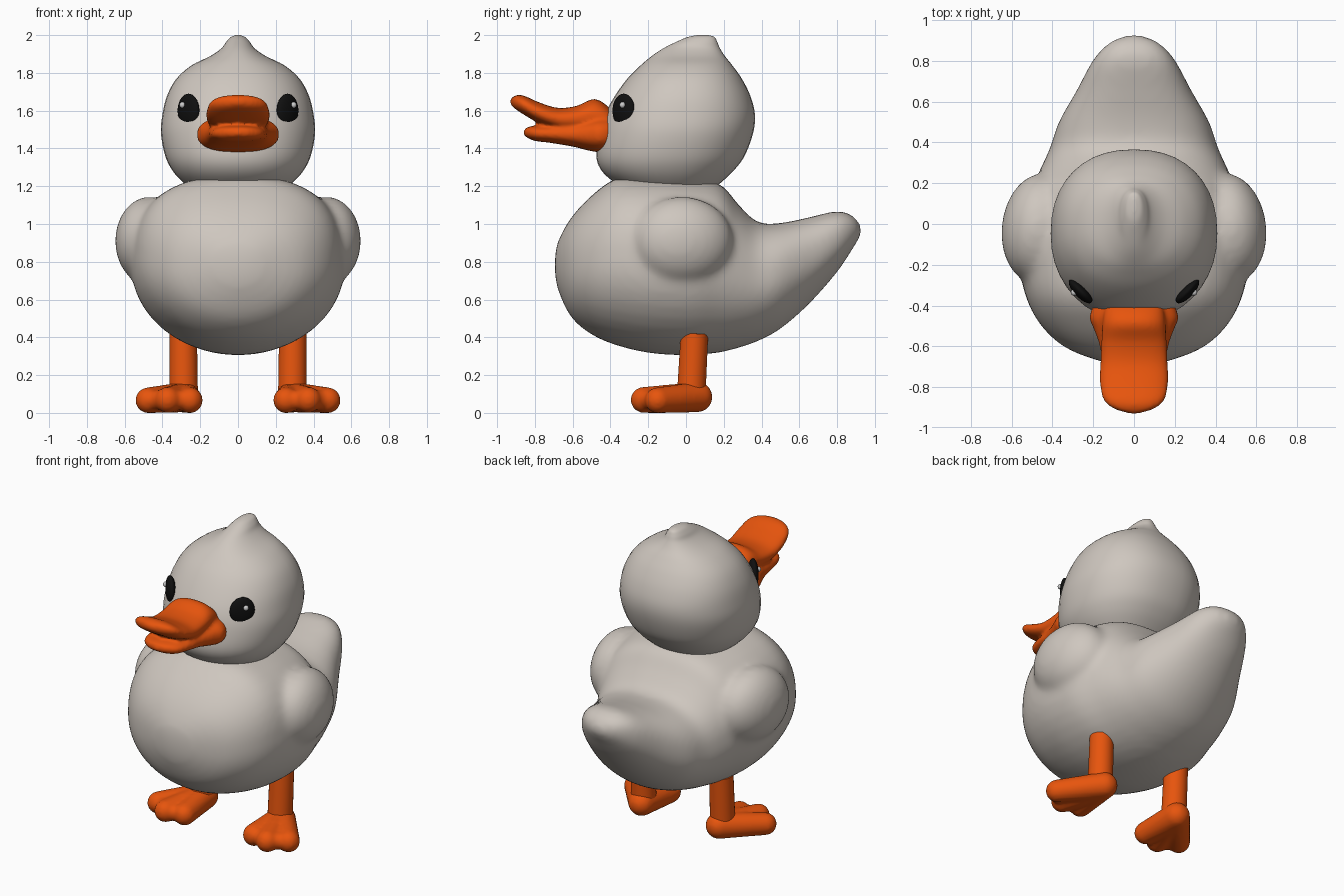
import bpy, bmesh, math
from mathutils import Vector, Matrix

if "Cube" in bpy.data.objects:
    bpy.data.objects.remove(bpy.data.objects["Cube"])


def material(name, rgb):
    m = bpy.data.materials.new(name)
    m.diffuse_color = (*rgb, 1)
    m.use_nodes = True
    m.node_tree.nodes["Principled BSDF"].inputs["Base Color"].default_value = m.diffuse_color
    return m


DOWN = material("warm grey down", (0.62, 0.57, 0.52))
ORANGE = material("orange", (0.80, 0.09, 0.004))
BLACK = material("black", (0.005, 0.005, 0.005))
GLINT = material("pale grey", (0.6, 0.6, 0.6))


def smooth_rows(rows, steps=5):
    """Catmull-Rom interpolation through rows of section values."""
    out, n = [], len(rows)
    for i in range(n - 1):
        a, b, c, d = (rows[min(max(i + k, 0), n - 1)] for k in (-1, 0, 1, 2))
        for s in range(steps):
            t = s / steps
            out.append([0.5 * (2 * q + (r - p) * t + (2 * p - 5 * q + 4 * r - w) * t * t
                               + (3 * q - p - 3 * r + w) * t ** 3)
                        for p, q, r, w in zip(a, b, c, d)])
    return out + [list(rows[-1])]


def loft(bm, rows, axis, n_low=2.0, n_high=2.0, seg=40):
    """Rows are (station, low, high, half width); sections are superellipses."""
    rings = []
    for st, lo, hi, hw in smooth_rows(rows):
        ring = []
        for k in range(seg):
            a = 2 * math.pi * k / seg
            c, s = math.cos(a), math.sin(a)
            e = 2 / (n_high if s > 0 else n_low)
            x = max(hw, 0.004) * math.copysign(abs(c) ** e, c)
            v = (lo + hi) / 2 + (hi - lo) / 2 * math.copysign(abs(s) ** e, s)
            ring.append(bm.verts.new((x, st, v) if axis == 'Y' else (x, v, st)))
        rings.append(ring)
    for r, q in zip(rings, rings[1:]):
        for k in range(seg):
            j = (k + 1) % seg
            bm.faces.new((r[k], r[j], q[j], q[k]))
    bm.faces.new(rings[0])
    bm.faces.new(rings[-1])


def ball(bm, centre, radii, rot=None):
    mat = Matrix.Translation(centre) @ (rot or Matrix()) @ Matrix.Diagonal((*radii, 1))
    bmesh.ops.create_uvsphere(bm, u_segments=28, v_segments=18, radius=1, matrix=mat)


def hull_of_balls(bm, balls):
    """Rounded solid wrapped around a few (centre, radius) balls."""
    tmp = bmesh.new()
    for c, r in balls:
        ball(tmp, c, (r, r, r))
    res = bmesh.ops.convex_hull(tmp, input=tmp.verts[:])
    junk = {e for e in res['geom_interior'] if isinstance(e, bmesh.types.BMVert)}
    bmesh.ops.delete(tmp, geom=list(junk), context='VERTS')
    me = bpy.data.meshes.new("hull")
    tmp.to_mesh(me)
    tmp.free()
    bm.from_mesh(me)
    bpy.data.meshes.remove(me)


def finish(bm, name, mat, voxel=0, blend=0):
    bmesh.ops.recalc_face_normals(bm, faces=bm.faces[:])
    me = bpy.data.meshes.new(name)
    bm.to_mesh(me)
    bm.free()
    ob = bpy.data.objects.new(name, me)
    bpy.context.collection.objects.link(ob)
    me.materials.append(mat)
    if voxel:
        m = ob.modifiers.new("fuse", 'REMESH')
        m.mode, m.voxel_size, m.use_smooth_shade = 'VOXEL', voxel, True
        s = ob.modifiers.new("blend", 'SMOOTH')
        s.factor, s.iterations = 0.5, blend
    bpy.ops.object.select_all(action='DESELECT')
    ob.select_set(True)
    bpy.context.view_layer.objects.active = ob
    bpy.ops.object.shade_smooth_by_angle(angle=math.radians(50))
    return ob


# Body with upturned tail, wings fused into the sides
bm = bmesh.new()
loft(bm, [(-0.695, 0.76, 0.80, 0.02), (-0.68, 0.66, 0.90, 0.14), (-0.61, 0.51, 1.03, 0.33),
          (-0.50, 0.415, 1.15, 0.455), (-0.36, 0.355, 1.245, 0.53), (-0.18, 0.315, 1.255, 0.565),
          (0.02, 0.305, 1.24, 0.555), (0.18, 0.32, 1.21, 0.50), (0.28, 0.345, 1.10, 0.455),
          (0.38, 0.38, 1.01, 0.41), (0.50, 0.445, 1.005, 0.37), (0.65, 0.575, 1.035, 0.285),
          (0.80, 0.745, 1.068, 0.205), (0.88, 0.865, 1.045, 0.135), (0.92, 0.93, 1.0, 0.06),
          (0.93, 0.96, 0.98, 0.01)], 'Y', 2.0, 2.5)
for sx in (1, -1):
    ball(bm, (0.47 * sx, -0.02, 0.91), (0.18, 0.27, 0.235), Matrix.Rotation(0.12 * sx, 4, 'Z'))
finish(bm, "body", DOWN, 0.02, 14)

# Head rising to a small crest
bm = bmesh.new()
loft(bm, [(1.17, -0.28, 0.12, 0.22), (1.215, -0.37, 0.18, 0.285), (1.28, -0.445, 0.25, 0.345),
          (1.36, -0.475, 0.31, 0.385), (1.48, -0.46, 0.355, 0.408), (1.58, -0.43, 0.365, 0.40),
          (1.68, -0.375, 0.34, 0.375), (1.77, -0.31, 0.295, 0.325), (1.84, -0.24, 0.245, 0.245),
          (1.89, -0.18, 0.205, 0.145), (1.93, -0.12, 0.18, 0.088), (1.965, -0.05, 0.165, 0.062),
          (1.99, 0.01, 0.15, 0.038), (2.0, 0.06, 0.12, 0.01)], 'Z', 2.15, 2.25)
finish(bm, "head", DOWN)

# Open bill: upper and lower halves fused at the base
bm = bmesh.new()
loft(bm, [(-0.40, 1.47, 1.61, 0.14), (-0.45, 1.47, 1.65, 0.15), (-0.50, 1.475, 1.66, 0.155),
          (-0.58, 1.49, 1.625, 0.16), (-0.68, 1.50, 1.615, 0.165), (-0.78, 1.535, 1.645, 0.167),
          (-0.86, 1.58, 1.68, 0.15), (-0.905, 1.61, 1.68, 0.10), (-0.93, 1.635, 1.66, 0.02)],
     'Y', 2.4, 2.3)
loft(bm, [(-0.40, 1.38, 1.57, 0.20), (-0.46, 1.38, 1.57, 0.218), (-0.52, 1.39, 1.56, 0.195),
          (-0.60, 1.41, 1.54, 0.168), (-0.72, 1.43, 1.525, 0.15), (-0.80, 1.44, 1.52, 0.125),
          (-0.845, 1.46, 1.51, 0.07), (-0.86, 1.475, 1.49, 0.01)], 'Y', 2.4, 2.4)
finish(bm, "bill", ORANGE, 0.011, 5)

for sx, side in ((1, "right"), (-1, "left")):
    # Eye with glint
    bm = bmesh.new()
    ball(bm, (0.262 * sx, -0.33, 1.6), (0.077, 0.03, 0.09), Matrix.Rotation(math.radians(46) * sx, 4, 'Z'))
    finish(bm, side + "_eye", BLACK)
    bm = bmesh.new()
    ball(bm, (0.294 * sx, -0.336, 1.63), (0.016, 0.016, 0.017))
    finish(bm, side + "_eye_glint", GLINT)

    # Leg
    top, foot = Vector((0.29 * sx, 0.045, 0.42)), Vector((0.288 * sx, 0.028, 0.10))
    bm = bmesh.new()
    rot = (top - foot).to_track_quat('Z', 'Y').to_matrix().to_4x4()
    bmesh.ops.create_cone(bm, cap_ends=True, segments=28, radius1=0.076, radius2=0.073,
                          depth=(top - foot).length, matrix=Matrix.Translation((top + foot) / 2) @ rot)
    finish(bm, side + "_leg", ORANGE)

    # Splayed webbed foot: flat web plus three toes
    bm = bmesh.new()
    heel = (0.283 * sx, 0.06, 0.093)
    toes = [(0.255 * sx, -0.195, 0.076), (0.372 * sx, -0.225, 0.078), (0.475 * sx, -0.15, 0.076)]
    hull_of_balls(bm, [(heel, 0.07)] + [(t, 0.052) for t in toes])
    for t in toes:
        hull_of_balls(bm, [(heel, 0.08), (t, 0.068)])
    finish(bm, side + "_foot", ORANGE, 0.012, 4)

# Settle everything exactly on the ground
bpy.context.view_layer.update()
dg = bpy.context.evaluated_depsgraph_get()
obs = list(bpy.context.scene.objects)
low = min((o.evaluated_get(dg).matrix_world @ Vector(c)).z for o in obs for c in o.evaluated_get(dg).bound_box)
for o in obs:
    if o.name.endswith("_foot"):
        o.location.z -= low
